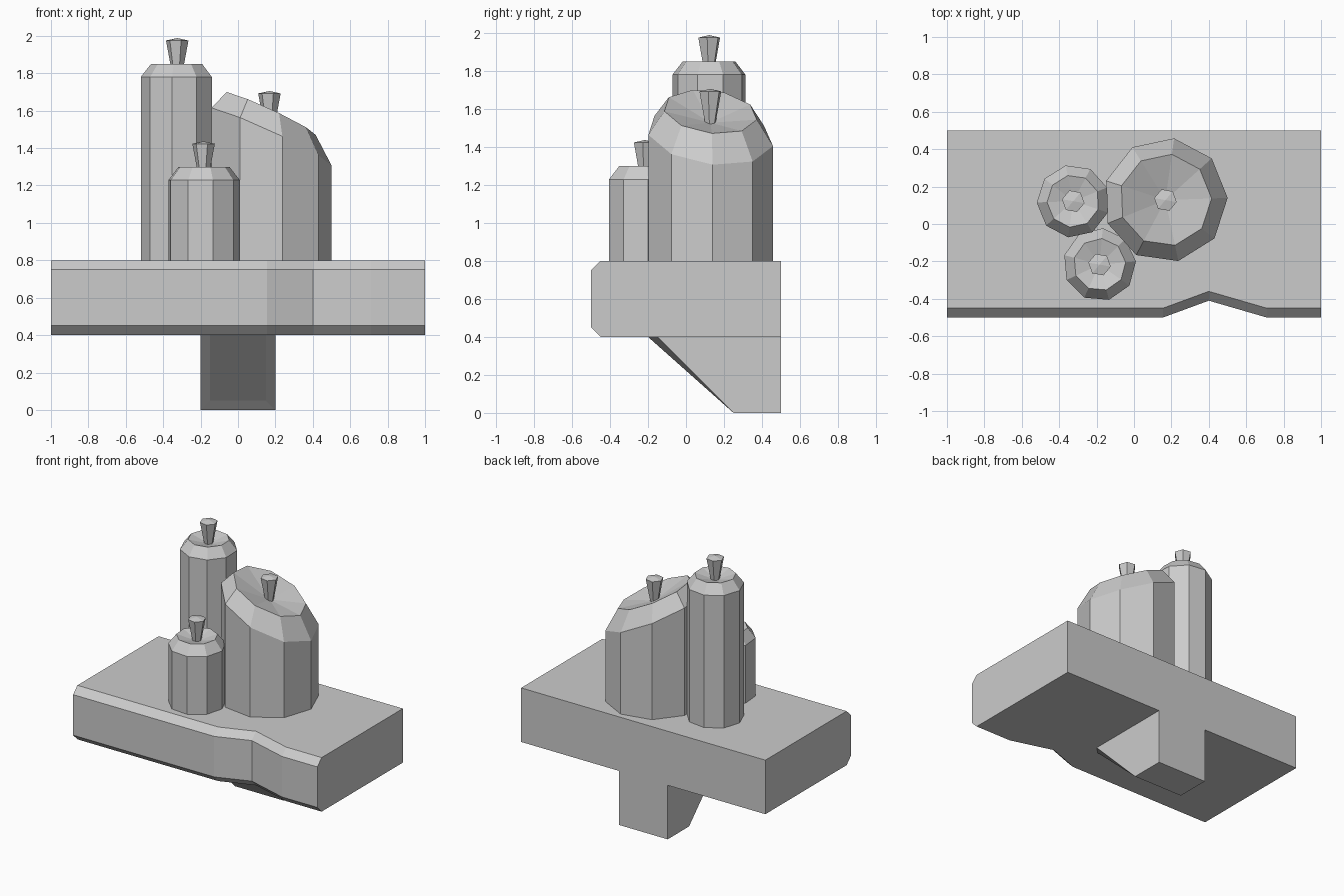
import bpy
from math import cos, sin, radians

if "Cube" in bpy.data.objects:
    bpy.data.objects.remove(bpy.data.objects["Cube"])


def make(name, verts, faces):
    me = bpy.data.meshes.new(name)
    me.from_pydata(verts, [], faces)
    me.update()
    ob = bpy.data.objects.new(name, me)
    bpy.context.collection.objects.link(ob)
    return ob


def loft(name, rings, apex):
    """Skin equal-length rings bottom to top, close with a fan to the apex."""
    n = len(rings[0])
    verts = [v for r in rings for v in r] + [apex]
    faces = [tuple(reversed(range(n)))]
    for k in range(len(rings) - 1):
        for i in range(n):
            j = (i + 1) % n
            faces.append((k*n + i, k*n + j, (k + 1)*n + j, (k + 1)*n + i))
    top = (len(rings) - 1) * n
    faces += [(top + i, top + (i + 1) % n, len(verts) - 1) for i in range(n)]
    return make(name, verts, faces)


def ring(x, y, z, r, n, phase, slope=0.0):
    """Polygon ring, optionally tilted down towards 13 degrees."""
    pts = []
    for i in range(n):
        a = radians(phase + i * 360 / n)
        pts.append((x + r*cos(a), y + r*sin(a), z - slope*r*cos(a - radians(13))))
    return pts


def candle(name, x, y, r, rim_r, side_z, rim_z, dish_z, phase, slope=0.0):
    # nine-sided wax body with sloped shoulder and dished top
    loft(name, [ring(x, y, 0.8, r, 9, phase),
                ring(x, y, side_z, r, 9, phase, slope),
                ring(x, y, rim_z, rim_r, 9, phase, slope)], (x, y, dish_z))
    # flared wick
    wz = dish_z - 0.015
    loft(name + "_wick", [ring(x, y, wz, 0.027, 6, -10),
                          ring(x, y, wz + 0.18, 0.061, 6, -10)],
         (x, y, wz + 0.193))


# shelf: front outline with a chip, swept through a chamfered edge profile
front = [(-1, -0.5), (0.155, -0.5), (0.4, -0.41), (0.71, -0.5), (1, -0.5)]
rings = [[(x, y + inset, z) for x, y in front] + [(1, 0.5, z), (-1, 0.5, z)]
         for z, inset in ((0.4, 0.05), (0.45, 0), (0.75, 0), (0.8, 0.05))]
shelf_verts = [v for r in rings for v in r]
shelf_faces = [tuple(reversed(range(7))), tuple(range(21, 28))]
for k in range(3):
    for i in range(7):
        j = (i + 1) % 7
        shelf_faces.append((k*7 + i, k*7 + j, k*7 + 7 + j, k*7 + 7 + i))
make("shelf", shelf_verts, shelf_faces)

# bracket under the shelf: mirrored halves, sloping front with chamfered border
half = [(0.2, 0.5, 0), (0.2, 0.5, 0.4), (0.2, -0.15, 0.4), (0.2, 0.25, 0),
        (0.15, -0.2, 0.4), (0.15, 0.2, 0.05)]
bv = half + [(-x, y, z) for x, y, z in half]
bf = [(0, 1, 2, 3), (3, 2, 4, 5)]
bf += [tuple(i + 6 for i in reversed(f)) for f in bf]
bf += [(0, 6, 7, 1), (0, 3, 9, 6), (3, 5, 11, 9), (5, 4, 10, 11),
       (1, 7, 8, 10, 4, 2)]
make("bracket", bv, bf)

# candles
candle("tall_candle", -0.325, 0.122, 0.195, 0.14, 1.78, 1.85, 1.81, -98)
candle("short_candle", -0.184, -0.217, 0.195, 0.14, 1.228, 1.298, 1.258, -75)
candle("large_candle", 0.168, 0.128, 0.333, 0.247, 1.46, 1.585, 1.527, 2, 0.471)
